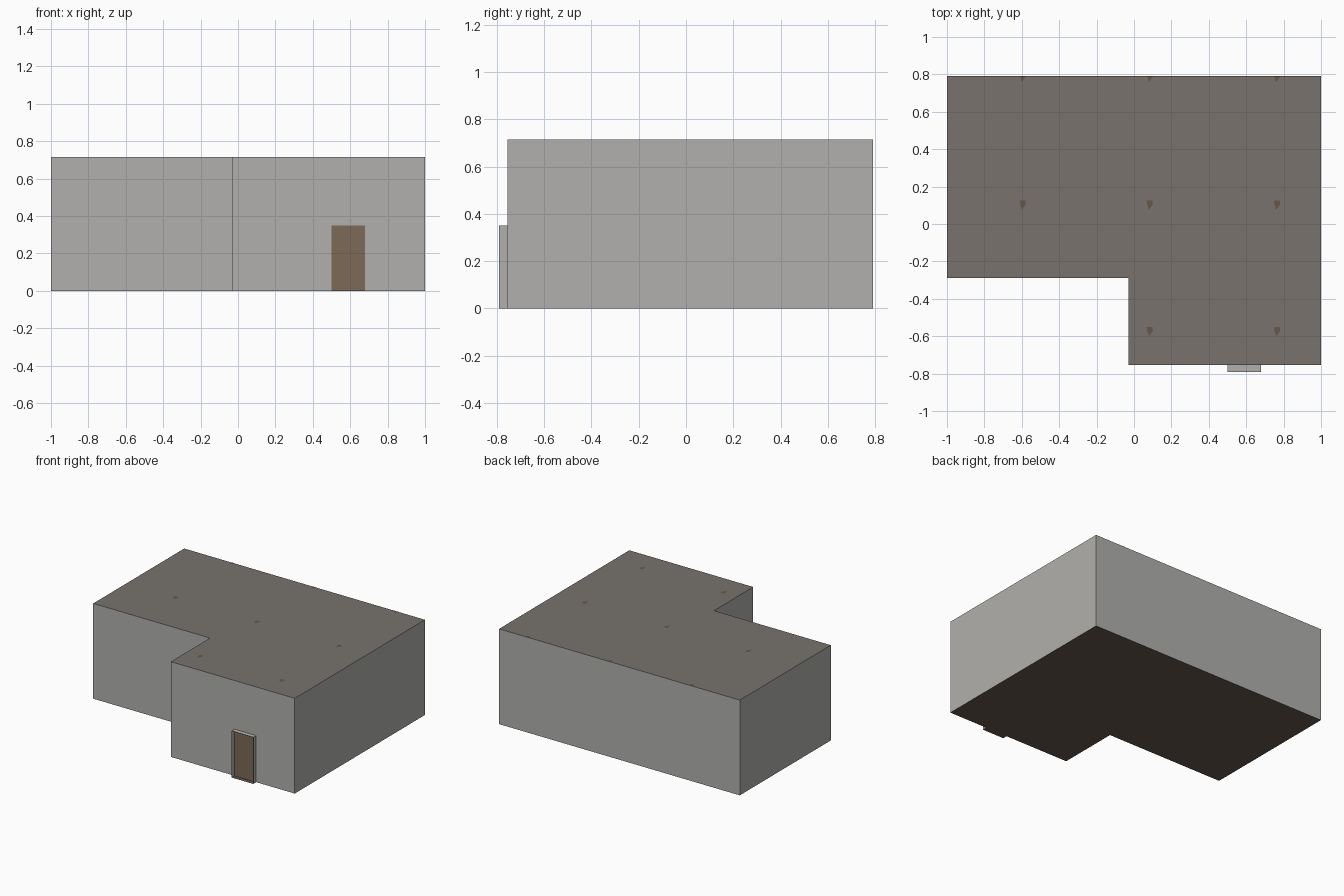
import bpy
import bmesh

if "Cube" in bpy.data.objects:
    bpy.data.objects.remove(bpy.data.objects["Cube"])


def material(name, r, g, b):
    """Flat material from 0-255 sRGB values, stored as linear."""
    lin = [((c / 255 + 0.055) / 1.055) ** 2.4 for c in (r, g, b)]
    mat = bpy.data.materials.new(name)
    mat.diffuse_color = (*lin, 1)
    mat.use_nodes = True
    mat.node_tree.nodes["Principled BSDF"].inputs["Base Color"].default_value = mat.diffuse_color
    return mat


WALL = material("wall grey", 177, 176, 173)
ROOF = material("roof taupe", 120, 114, 108)
FLOOR = material("floor brown", 102, 87, 74)
DOOR = material("door brown", 124, 106, 88)


def make(name, polygons, mats, rule=None):
    bm = bmesh.new()
    for poly in polygons:
        bm.faces.new([bm.verts.new(p) for p in poly])
    bmesh.ops.remove_doubles(bm, verts=bm.verts, dist=1e-5)
    for f in bm.faces:
        f.normal_update()
        f.material_index = rule(f) if rule else 0
    mesh = bpy.data.meshes.new(name)
    bm.to_mesh(mesh)
    bm.free()
    for m in mats:
        mesh.materials.append(m)
    obj = bpy.data.objects.new(name, mesh)
    bpy.context.collection.objects.link(obj)
    return obj


# L-shaped building: walls, roof and underside coloured by direction
H = 0.715
plan = [(-1, -0.29), (-0.03, -0.29), (-0.03, -0.755),
        (1, -0.755), (1, 0.79), (-1, 0.79)]
faces = [[(x, y, 0) for x, y in reversed(plan)], [(x, y, H) for x, y in plan]]
for (x0, y0), (x1, y1) in zip(plan, plan[1:] + plan[:1]):
    faces.append([(x0, y0, 0), (x1, y1, 0), (x1, y1, H), (x0, y0, H)])
make("building", faces, [WALL, ROOF, FLOOR],
     lambda f: 1 if f.normal.z > 0.5 else 2 if f.normal.z < -0.5 else 0)

# Door surround: two sides and a top projecting from the front wall, plus sill
X0, X1, Y0, Y1, Z = 0.50, 0.68, -0.79, -0.755, 0.35
make("door_surround", [
    [(X0, Y0, 0), (X0, Y0, Z), (X0, Y1, Z), (X0, Y1, 0)],
    [(X1, Y0, 0), (X1, Y1, 0), (X1, Y1, Z), (X1, Y0, Z)],
    [(X0, Y0, Z), (X1, Y0, Z), (X1, Y1, Z), (X0, Y1, Z)],
    [(X0, Y0, 0), (X0, Y1, 0), (X1, Y1, 0), (X1, Y0, 0)],
], [WALL, FLOOR], lambda f: 1 if f.normal.z < -0.5 else 0)

# Door panel set at the back of the surround
yd = Y1 - 0.003
make("door", [[(X0, yd, 0), (X1, yd, 0), (X1, yd, Z), (X0, yd, Z)]], [DOOR])

# Small brown flecks on the roof, on a regular grid
fleck = [(-0.005, -0.028), (0.016, 0.0), (0.014, 0.02), (-0.016, 0.02), (-0.014, -0.002)]
spots = []
for x in (-0.595, 0.085, 0.765):
    for y in (0.787, 0.105, -0.572):
        if x < -0.03 and y < -0.29:
            continue
        spots.append([(x + dx, min(y + dy, 0.79), H + 0.001) for dx, dy in fleck])
make("roof_flecks", spots, [FLOOR])
